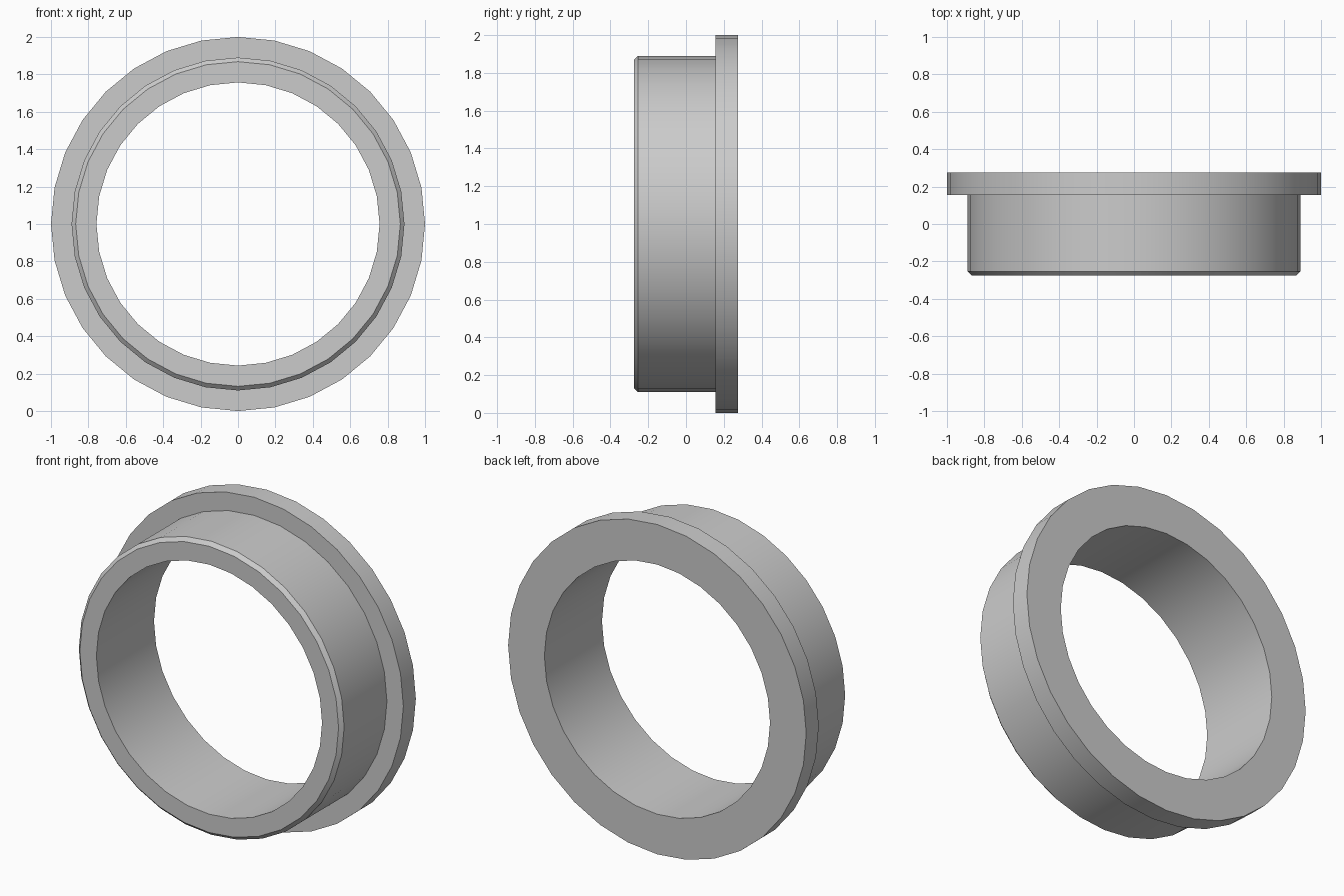
import bpy
import bmesh
from math import radians, tau
from mathutils import Matrix, Vector

cube = bpy.data.objects.get("Cube")
if cube:
    bpy.data.objects.remove(cube, do_unlink=True)

SIDES = 32

grey = bpy.data.materials.new("plain_grey")
grey.use_nodes = True
colour = (0.6, 0.6, 0.6, 1)
grey.diffuse_color = colour
grey.node_tree.nodes["Principled BSDF"].inputs["Base Color"].default_value = colour

# Closed cross-section as (radius, y): bore, chamfered sleeve, rear flange
profile = [(0.757, -0.276), (0.868, -0.276), (0.89, -0.254),
           (0.89, 0.156), (1.0, 0.156), (1.0, 0.276), (0.757, 0.276)]

# Lathe the cross-section around the y axis
bm = bmesh.new()
rings = []
for i in range(SIDES):
    turn = Matrix.Rotation(tau * i / SIDES, 3, "Y")
    rings.append([bm.verts.new(turn @ Vector((0, y, r)) + Vector((0, 0, 1)))
                  for r, y in profile])
for i, ring in enumerate(rings):
    following = rings[(i + 1) % SIDES]
    for j in range(len(profile)):
        k = (j + 1) % len(profile)
        bm.faces.new((ring[j], ring[k], following[k], following[j]))
bmesh.ops.recalc_face_normals(bm, faces=bm.faces)

mesh = bpy.data.meshes.new("flanged_bushing")
bm.to_mesh(mesh)
bm.free()
mesh.materials.append(grey)
bushing = bpy.data.objects.new("flanged_bushing", mesh)
bpy.context.collection.objects.link(bushing)

# Smooth round walls, sharp rims
bpy.ops.object.select_all(action="DESELECT")
bushing.select_set(True)
bpy.context.view_layer.objects.active = bushing
bpy.ops.object.shade_smooth_by_angle(angle=radians(30))
